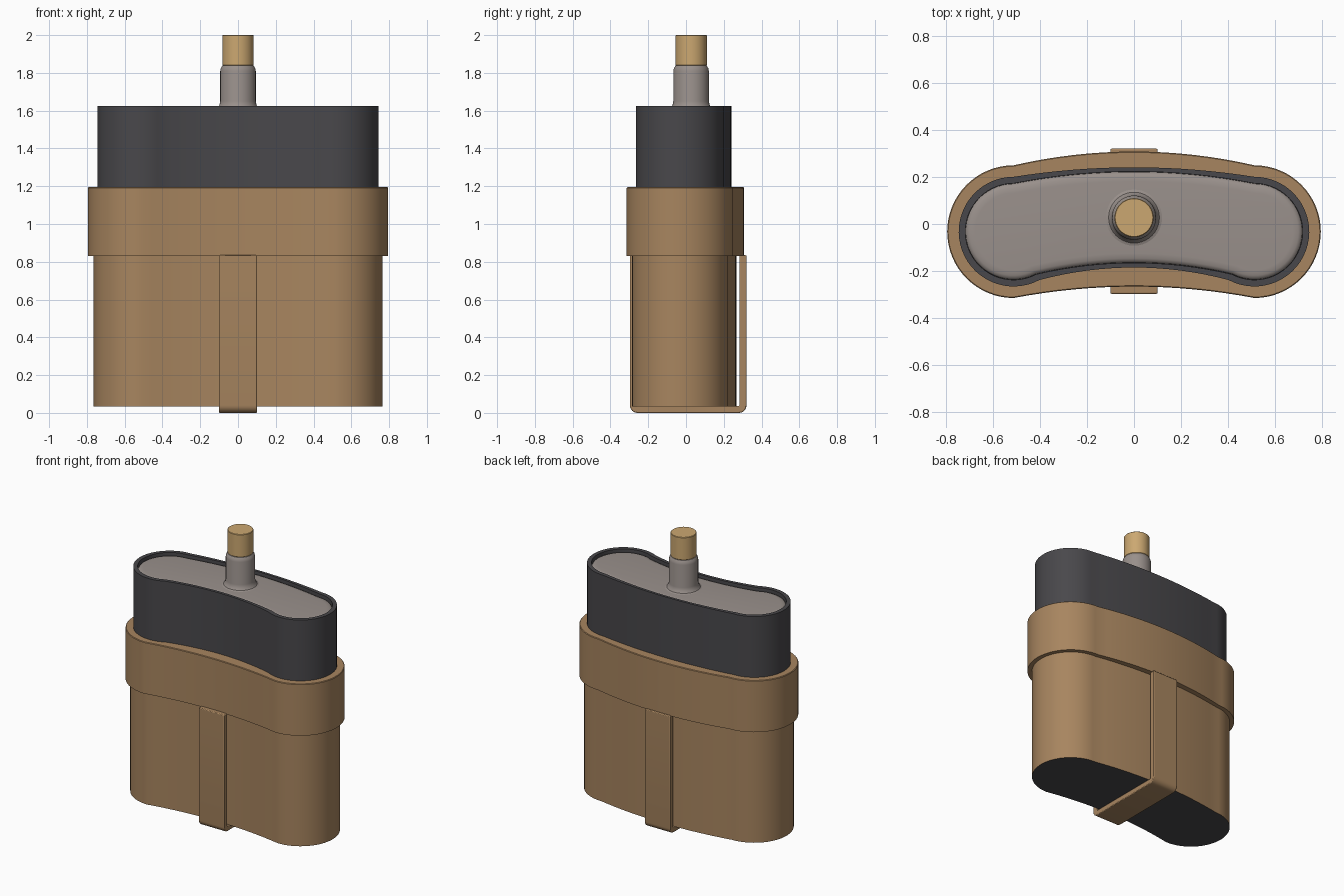
import bpy, bmesh
from math import sin, cos, pi, radians

old = bpy.data.objects.get("Cube")
if old:
    bpy.data.objects.remove(old, do_unlink=True)


def material(name, rgb):
    m = bpy.data.materials.new(name)
    m.use_nodes = True
    m.diffuse_color = (*rgb, 1)
    m.node_tree.nodes["Principled BSDF"].inputs["Base Color"].default_value = (*rgb, 1)
    return m


TAN = material("tan leather", (0.39, 0.235, 0.115))
DARK = material("charcoal", (0.066, 0.064, 0.07))
GREY = material("warm grey", (0.32, 0.28, 0.26))
GOLD = material("pale gold", (0.60, 0.39, 0.165))


def kidney(r, back, front, cx=0.512, cy=-0.0325, wrap=0, n=16):
    """Bean outline: round ends of radius r, bowed back and front sides."""
    angles = [radians(-90 - wrap + (180 + wrap) * i / (2 * n)) for i in range(2 * n + 1)]
    right = [(cx + r * cos(a), cy + r * sin(a)) for a in angles]
    left = [(-x, y) for x, y in reversed(right)]

    def side(end, mid):
        ts = [1 - 2 * i / n for i in range(1, n)]
        return [(end[0] * t, mid + (end[1] - mid) * t * t) for t in ts]

    return right + side(right[-1], back) + left + side(left[-1], front)


def finish(name, bm, mats, smooth=True):
    bmesh.ops.recalc_face_normals(bm, faces=bm.faces)
    me = bpy.data.meshes.new(name)
    bm.to_mesh(me)
    bm.free()
    ob = bpy.data.objects.new(name, me)
    bpy.context.collection.objects.link(ob)
    for m in mats:
        me.materials.append(m)
    if smooth:
        bpy.ops.object.select_all(action="DESELECT")
        ob.select_set(True)
        bpy.context.view_layer.objects.active = ob
        bpy.ops.object.shade_smooth_by_angle(angle=radians(35))
    return ob


def loft(name, rings, *mats):
    """Skin a stack of (outline, z) rings and cap both ends."""
    bm = bmesh.new()
    loops = [[bm.verts.new((x, y, z)) for x, y in pts] for pts, z in rings]
    for a, b in zip(loops, loops[1:]):
        for i in range(len(a)):
            j = (i + 1) % len(a)
            bm.faces.new((a[i], a[j], b[j], b[i]))
    bottom = bm.faces.new(loops[0])
    bm.faces.new(loops[-1])
    if len(mats) > 1:
        bottom.material_index = 1
    return finish(name, bm, mats)


def circle(r, cy=0.027, n=40):
    return [(r * cos(2 * pi * i / n), cy + r * sin(2 * pi * i / n)) for i in range(n)]


# Lower sleeve with a dark base, and the wider collar above it
sleeve = kidney(0.2525, 0.268, -0.235)
loft("sleeve", [(sleeve, 0.035), (sleeve, 0.85)], TAN, DARK)
collar, collar_edge = kidney(0.282, 0.308, -0.266), kidney(0.278, 0.304, -0.262)
loft("collar", [(collar, 0.83), (collar, 1.191), (collar_edge, 1.195)], TAN)

# Dark body with a raised rim
body = kidney(0.233, 0.241, -0.185, wrap=28)
lip = kidney(0.205, 0.223, -0.165, wrap=28)
loft("body", [(body, 1.15), (body, 1.625), (lip, 1.625), (lip, 1.58)], DARK)

# Grey top plate with a softened edge
plate = [(kidney(0.204 - d, 0.222 - d, -0.164 + d, wrap=28), z)
         for d, z in ((0, 1.57), (0, 1.595), (0.006, 1.604), (0.018, 1.61), (0.04, 1.612))]
loft("top_plate", plate, GREY)

# Neck: flared foot, straight shaft, rounded shoulder
neck = [(0.125, 1.61), (0.108, 1.616), (0.098, 1.63), (0.094, 1.65),
        (0.094, 1.81), (0.091, 1.825), (0.083, 1.838), (0.075, 1.84)]
loft("neck", [(circle(r), z) for r, z in neck], GREY)
loft("tip", [(circle(r), z) for r, z in
             ((0.079, 1.838), (0.083, 1.842), (0.083, 1.997), (0.08, 2.0))], GOLD)

# Strap: a U-shaped band running under the sleeve from front to back
FRONT, BACK, TOP, T, R = -0.297, 0.32, 0.835, 0.036, 0.04


def u_path(inset, r):
    f, b = FRONT + inset, BACK - inset
    arc = [radians(90 * i / 6) for i in range(7)]
    pts = [(f, TOP)]
    pts += [(f + r - r * cos(a), inset + r - r * sin(a)) for a in arc]
    pts += [(b - r + r * sin(a), inset + r - r * cos(a)) for a in arc]
    return pts + [(b, TOP)]


outer, inner = u_path(0, R), u_path(T, R - T + 0.004)
bm = bmesh.new()
rows = [[bm.verts.new((s * 0.1, y, z)) for s in (-1, 1) for y, z in (o, i)]
        for o, i in zip(outer, inner)]
for p, q in zip(rows, rows[1:]):
    for a, b in ((0, 1), (1, 3), (3, 2), (2, 0)):
        bm.faces.new((p[a], p[b], q[b], q[a]))
for row in (rows[0], rows[-1]):
    bm.faces.new((row[0], row[1], row[3], row[2]))
strap = finish("strap", bm, [TAN])
bevel = strap.modifiers.new("soft edges", "BEVEL")
bevel.width, bevel.segments, bevel.limit_method = 0.005, 2, "ANGLE"
bevel.angle_limit = radians(40)
